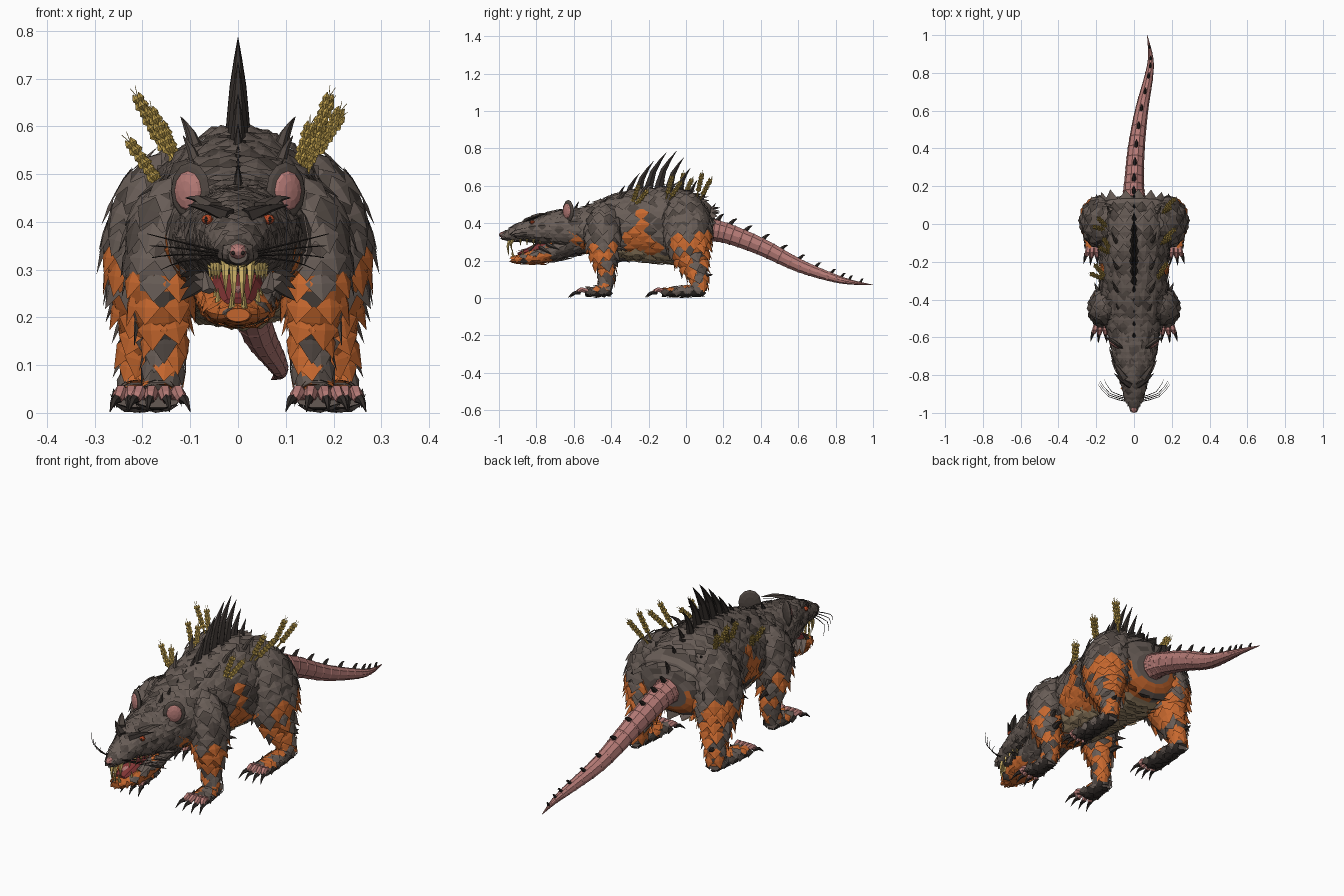
import bpy, math, random
from mathutils import Vector, noise

if "Cube" in bpy.data.objects:
    bpy.data.objects.remove(bpy.data.objects["Cube"])
random.seed(4)

COLOURS = {
    "fur": (0.14, 0.11, 0.095), "dark_fur": (0.08, 0.063, 0.054),
    "rust_orange": (0.58, 0.14, 0.028), "pink_skin": (0.46, 0.195, 0.18),
    "claw_black": (0.034, 0.027, 0.024), "wheat_gold": (0.60, 0.40, 0.085),
    "tooth": (0.62, 0.45, 0.14), "mouth_red": (0.22, 0.035, 0.035),
    "belly_tan": (0.36, 0.26, 0.15), "eye_amber": (0.5, 0.07, 0.02)}
MATS = {}
for key, c in COLOURS.items():
    MATS[key] = bpy.data.materials.new(key)
    MATS[key].diffuse_color = (*c, 1)


class Part:
    """Collects faces with a colour name each, then becomes an object."""
    def __init__(self):
        self.v, self.f, self.m = [], [], []

    def add(self, verts, faces, cols):
        o = len(self.v)
        self.v += [Vector(p) for p in verts]
        self.f += [[i + o for i in f] for f in faces]
        self.m += cols

    def build(self, name, pair=False):
        for side in ((1, -1) if pair else (1,)):
            me = bpy.data.meshes.new(name)
            me.from_pydata([(p.x * side, p.y, max(p.z, 0)) for p in self.v], [],
                           [f[::side] for f in self.f])
            used = sorted(set(self.m))
            for k in used:
                me.materials.append(MATS[k])
            for poly, k in zip(me.polygons, self.m):
                poly.material_index = used.index(k)
            full = name if not pair else ("left_" if side > 0 else "right_") + name
            bpy.context.collection.objects.link(bpy.data.objects.new(full, me))


def sample(pts, t):
    """Smooth curve through (x, y, z, half width, half height) points."""
    k = min(int(t), len(pts) - 2)
    u = t - k
    q = [pts[max(0, min(len(pts) - 1, k + d))] for d in (-1, 0, 1, 2)]
    r = [0.5 * (2 * b + (c - a) * u + (2 * a - 5 * b + 4 * c - d) * u * u
                + (3 * b - a - 3 * c + d) * u ** 3) for a, b, c, d in zip(*q)]
    return Vector(r[:3]), max(r[3], .0008), max(r[4], .0008)


def frame(pts, t):
    c, a, b = sample(pts, t)
    T = (sample(pts, min(t + .05, len(pts) - 1))[0] - sample(pts, max(t - .05, 0))[0]).normalized()
    whole = (Vector(pts[-1][:3]) - Vector(pts[0][:3])).normalized()
    ref = Vector((0, 1, 0)) if abs(whole.x) > .8 else Vector((1, 0, 0))
    S = (ref - T * ref.dot(T)).normalized()
    return c, a, b, T, S, T.cross(S)


def tube(part, pts, n, col, per=1):
    """Closed tube; col is a colour name or a rule on face centre and normal."""
    steps = (len(pts) - 1) * per
    verts, faces = [], []
    for i in range(steps + 1):
        c, a, b, T, S, U = frame(pts, i / per)
        verts += [c + S * a * math.cos(j * math.tau / n) + U * b * math.sin(j * math.tau / n)
                  for j in range(n)]
    for i in range(steps):
        for j in range(n):
            k = (j + 1) % n
            faces.append([i * n + j, i * n + k, i * n + n + k, i * n + n + j])
    faces += [list(range(n))[::-1], [steps * n + j for j in range(n)]]
    cols = []
    for f in faces:
        p = sum((verts[i] for i in f), Vector()) / len(f)
        nr = (verts[f[1]] - verts[f[0]]).cross(verts[f[2]] - verts[f[0]])
        cols.append(col if isinstance(col, str) else col(p, nr.normalized()))
    part.add(verts, faces, cols)


def pelt(part, pts, col, step=.05, lift=.014, n=14):
    """Furry limb: a core tube covered with staggered blunt shingles."""
    tube(part, pts, n, col, 3)
    row = 0
    for k in range(len(pts) - 1):
        length = (Vector(pts[k + 1][:3]) - Vector(pts[k][:3])).length
        rows = max(1, round(length / (step * .8)))
        for r in range(rows):
            c, a, b, T, S, U = frame(pts, k + r / rows)
            peri = math.pi * (a + b)
            cols = max(6, round(peri / (step * 1.15)))
            w, ln = peri / cols * .6, step * .8 * min(1, .4 + a / .09)
            row += 1
            for j in range(cols):
                th = (j + .5 * (row % 2) + random.uniform(-.15, .15)) * math.tau / cols
                p = c + S * a * math.cos(th) + U * b * math.sin(th)
                nr = (S * math.cos(th) / a + U * math.sin(th) / b).normalized()
                side = (U * b * math.cos(th) - S * a * math.sin(th)).normalized()
                f = nr.cross(side).normalized()
                l = ln * random.uniform(.85, 1.2)
                up = lift * random.uniform(.5, 1.3) * min(1, .3 + a / .09)
                part.add([p - f * l * .7, p + side * w, p + f * l + nr * up * .9, p - side * w,
                          p + nr * up * .6], [[0, 1, 4], [1, 2, 4], [2, 3, 4], [3, 0, 4]],
                         [col(p, nr)] * 4)


def horn(part, base, tip, r, col, bend=(0, 0, 0), n=6, flat=1):
    """Curved tapering spike."""
    b, t = Vector(base), Vector(tip)
    mid = (b + t) / 2 + Vector(bend)
    tube(part, [(*b, r, r * flat), (*mid, r * .62, r * .62 * flat), (*t, .0008, .0008)], n, col, 2)


def ball(part, c, rx, ry, rz, col, n=8):
    """Faceted ellipsoid."""
    tube(part, [(c[0], c[1] - ry * math.cos(i * math.pi / 6), c[2],
                 rx * math.sin(i * math.pi / 6), rz * math.sin(i * math.pi / 6))
                for i in range(7)], n, col)


def dark(p, n):
    return "dark_fur" if random.random() < .3 else "fur"


def coat(p, n):
    """Grey above, ragged rust orange below, tan under the belly."""
    limit = .26 + .2 * math.exp(-((p.y + .25) / .06) ** 2) - .06 * n.z
    if p.y > -.06:
        limit += .015 + max(0, n.y) * .08
    if n.z < -.72 and p.z < .3 and abs(p.x) < .13 and -.4 < p.y < .06:
        return "belly_tan"
    patch = noise.noise(p * 18 + Vector((3, 1, 7)))
    if p.z + .14 * noise.noise(p * 11) < limit and p.z > .045 and patch < (.25 if p.z > .17 else .06):
        return "rust_orange"
    return dark(p, n)


def jaw_coat(p, n):
    return "rust_orange" if p.y < -.72 and noise.noise(p * 14) < .25 else dark(p, n)


# Trunk
part = Part()
pelt(part, [(0, -.62, .36, .12, .105), (0, -.5, .365, .16, .135), (0, -.4, .375, .175, .165),
            (0, -.2, .39, .178, .2), (0, -.06, .385, .2, .2), (0, .05, .37, .215, .168),
            (0, .11, .355, .19, .13), (0, .14, .35, .10, .07)], coat, .052)
part.build("body")

# Head, lower jaw and mouth
part = Part()
pelt(part, [(0, -.98, .33, .02, .018), (0, -.93, .34, .045, .036), (0, -.85, .36, .065, .055),
            (0, -.77, .365, .092, .08), (0, -.68, .365, .118, .105), (0, -.58, .36, .13, .115),
            (0, -.5, .36, .135, .12)], dark, .037, .013)
part.build("head")
part = Part()
pelt(part, [(0, -.93, .205, .025, .014), (0, -.87, .21, .058, .028), (0, -.78, .225, .076, .042),
            (0, -.69, .26, .09, .06), (0, -.58, .31, .10, .08)], jaw_coat, .037, .013)
for s in (-1, 1):   # cheek tufts
    for i in range(4):
        horn(part, (s * .075, -.78 + i * .04, .27 + i * .015), (s * .12, -.72 + i * .04, .235 + i * .025),
             .022, "fur", (0, 0, 0), 4, .5)
    horn(part, (s * .06, -.84, .255), (s * .07, -.79, .3), .016, "fur", (0, 0, 0), 4, .5)
part.build("lower_jaw")
part = Part()
tube(part, [(0, -.9, .233, .03, .008), (0, -.8, .26, .052, .03), (0, -.7, .29, .06, .05)], 8, "mouth_red")
horn(part, (0, -.78, .262), (0, -.905, .25), .022, "pink_skin", (0, 0, .008), 6, .35)
part.build("mouth_and_tongue")

# Teeth
part = Part()
for x, drop in ((.009, .225), (.026, .25)):
    horn(part, (x, -.945 + x, .325), (x, -.955 + x, drop), .011, "tooth", (0, -.012, 0), 5)
horn(part, (.012, -.915, .21), (.012, -.925, .262), .009, "tooth", (0, -.008, 0), 5)
for i in range(4):
    y, x = -.885 + i * .035, .04 + i * .006
    horn(part, (x, y, .315), (x, y, .28), .007, "tooth", n=4)
    horn(part, (x + .002, y + .012, .222), (x + .002, y + .012, .262), .007, "tooth", n=4)
part.build("teeth", True)

# Nose, eyes, brows, ears and whiskers
part = Part()
ball(part, (0, -.975, .338), .02, .025, .017, "pink_skin")
for s in (-1, 1):
    ball(part, (s * .01, -.995, .335), .005, .004, .005, "claw_black", 6)
part.build("nose")
part = Part()
ball(part, (.064, -.822, .405), .013, .013, .011, "eye_amber")
ball(part, (.067, -.833, .405), .004, .004, .007, "claw_black", 6)
part.build("eye", True)
part = Part()
horn(part, (.018, -.855, .412), (.105, -.79, .435), .02, "claw_black", (0, -.006, .004), 5, .8)
horn(part, (.05, -.82, .43), (.11, -.73, .45), .022, "dark_fur", (0, 0, .008), 5, .6)
part.build("brow", True)
part = Part()
for col, k, sh in (("dark_fur", 1, 0), ("pink_skin", .7, .008)):
    q = Part()
    ball(q, (0, 0, 0), .05 * k, .013, .06 * k, col, 12)
    ang = math.radians(35)
    verts = [Vector((p.x * math.cos(ang) - (p.y - sh) * math.sin(ang) + .1,
                     p.x * math.sin(ang) + (p.y - sh) * math.cos(ang) - .63, p.z + .465)) for p in q.v]
    part.add(verts, q.f, q.m)
part.build("ear", True)
part = Part()
for i, (x, z) in enumerate(((.19, .375), (.185, .35), (.18, .325), (.16, .30))):
    horn(part, (.035, -.94 + i * .008, .338 - i * .004), (x, -.85 + i * .01, z), .0026,
         "claw_black", (.02, -.02, .004), 4)
part.build("whiskers", True)


def foot(x, heel, toe, name, spread):
    """Flat furry foot with pink toes and black claws."""
    part = Part()
    pelt(part, [(x, heel, .04, .035, .03), (x, (heel + toe) / 2, .035, .043, .03), (x, toe, .03, .048, .02)],
         lambda p, n: "claw_black" if n.z < -.5 else coat(p, n), .034, .008, 10)
    for d in (-1.1, -.4, .35, 1):
        fx, ty = x + d * spread, toe - .05 + .014 * abs(d)
        tube(part, [(x + d * spread * .65, toe + .015, .034, .014, .014),
                    (fx * .5 + (x + d * spread * .65) * .5, toe - .02, .045, .015, .014),
                    (fx, ty, .028, .011, .011)], 6, "pink_skin", 2)
        horn(part, (fx, ty + .008, .03), (fx + d * .016, ty - .045, .002), .012,
             "claw_black", (0, 0, .009), 5)
    part.build(name, True)


# Legs and feet
part = Part()
pelt(part, [(.10, -.43, .46, .05, .05), (.145, -.44, .40, .078, .09), (.158, -.445, .32, .078, .095),
            (.16, -.44, .23, .066, .075), (.153, -.425, .15, .044, .047), (.156, -.425, .09, .04, .042),
            (.165, -.44, .04, .04, .042)], coat)
horn(part, (.17, -.37, .2), (.185, -.3, .19), .016, "claw_black", (0, 0, .01))
horn(part, (.18, -.38, .26), (.21, -.31, .25), .016, "dark_fur", (0, 0, .01))
part.build("front_leg", True)
foot(.168, -.41, -.54, "front_foot", .046)
part = Part()
pelt(part, [(.11, .0, .51, .06, .08), (.155, .0, .45, .09, .118), (.178, .01, .36, .102, .128),
            (.182, .02, .26, .09, .112), (.192, .045, .17, .058, .075), (.205, .07, .10, .042, .048),
            (.21, .07, .04, .038, .042)], coat)
horn(part, (.215, .10, .12), (.225, .145, .125), .014, "claw_black")
part.build("hind_leg", True)
foot(.212, .09, -.13, "hind_foot", .04)

# Tail: ringed tube with barbs along the top
TAIL = [(0, .12, .365, .064, .064), (0, .22, .345, .052, .056), (.012, .4, .275, .045, .048),
        (.04, .6, .175, .035, .037), (.078, .78, .11, .023, .024), (.088, .88, .085, .014, .014),
        (.07, 1, .07, .001, .001)]
part = Part()
tube(part, TAIL, 10, "pink_skin", 4)
for i in range(20):
    c, a, b, T, S, U = frame(TAIL, .1 + i * .27)
    tube(part, [(*(c - T * .006), a, b), (*c, a * 1.05, b * 1.05), (*(c + T * .006), a, b)], 10, "pink_skin")
part.build("tail")
part = Part()
for i in range(11):
    c, a, b, T, S, U = frame(TAIL, .5 + i * .49)
    up = -U if U.z < 0 else U
    k = 1 - i * .05
    horn(part, c + up * b * .85, c + up * (b + .036 * k) + T * .03 * k, .014 * k, "claw_black", up * .008, 5)
part.build("tail_barbs")

# Back spines: tallest over the middle of the trunk
part = Part()
for i in range(14):
    y = -.6 + i * .056
    top = .46 + .13 * math.exp(-((y + .13) / .24) ** 2) - max(0, y) * .4
    h = .055 + .155 * math.exp(-((y + .19) / .17) ** 2)
    horn(part, (0, y, top - .03), (0, y + h * .5, top + h * .97), .012 + h * .08,
         "claw_black", (0, -h * .09, h * .06), 6)
part.build("back_spines")
part = Part()
for x, y, z in ((.08, -.36, .52), (.08, -.24, .555), (.085, -.1, .56), (.11, .04, .49), (.06, -.48, .47)):
    horn(part, (x, y, z - .02), (x + .035, y + .06, z + .06), .015, "dark_fur", (0, -.01, .01))
part.build("side_spines", True)


def wheat(part, base, tip):
    """Stalk with rows of plump grains and fine awns."""
    b, t = Vector(base), Vector(tip)
    d = (t - b).normalized()
    s = d.cross(Vector((0, 1, 0))).normalized()
    w = d.cross(s)
    tube(part, [(*b, .005, .005), (*t, .003, .003)], 5, "wheat_gold")
    for i in range(6):
        c = t - d * (.1 - i * .017)
        for k in range(4):
            o = s * math.cos((k + i % 2 * .5) * math.pi / 2) + w * math.sin((k + i % 2 * .5) * math.pi / 2)
            g = c + o * .004
            e = g + d * .024 + o * .005
            tube(part, [(*g, .001, .001), (*((g + e) / 2 + o * .002), .0072, .0072),
                        (*e, .001, .001)], 4, "wheat_gold")
    for k in (-1, 1):
        horn(part, t, t + d * .025 + s * k * .006, .0015, "wheat_gold", n=3)


# Wheat clumps stuck in the pelt
part = Part()
for base, tip in (((-.12, -.04, .48), (-.2, .0, .66)), ((-.11, -.17, .48), (-.17, -.11, .63)),
                  ((-.14, -.30, .44), (-.215, -.25, .565)), ((.12, .04, .46), (.2, .1, .66)),
                  ((.12, -.12, .48), (.2, -.06, .645)), ((.11, -.3, .46), (.16, -.24, .6))):
    for dx, dy, dz in ((.012, .03, -.03), (-.01, -.015, 0)):
        wheat(part, base, Vector(tip) + Vector((dx, dy, dz)))
part.build("wheat_stalks")

for m in bpy.data.materials:
    if m.users and not m.is_grease_pencil:
        m.use_nodes = True
        m.node_tree.nodes["Principled BSDF"].inputs["Base Color"].default_value = m.diffuse_color
